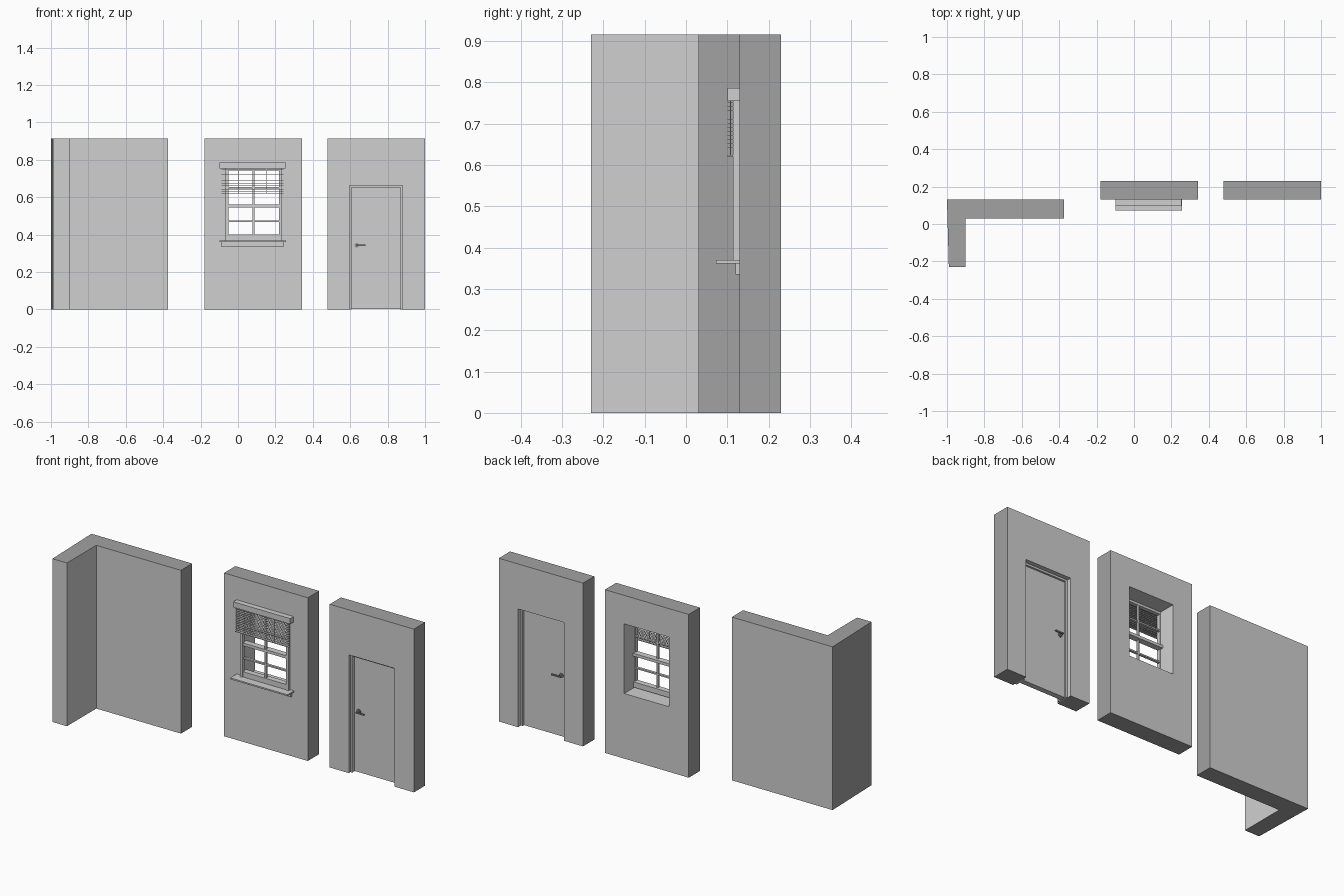
import bpy, bmesh
from mathutils import Matrix, Vector

if "Cube" in bpy.data.objects:
    bpy.data.objects.remove(bpy.data.objects["Cube"])


def material(name, v):
    m = bpy.data.materials.new(name)
    m.diffuse_color = (v, v, v, 1)
    m.use_nodes = True
    m.node_tree.nodes["Principled BSDF"].inputs["Base Color"].default_value = m.diffuse_color
    return m


LIGHT = material("light_grey_paint", 0.63)
DARK = material("mid_grey_cut_face", 0.36)
METAL = material("dark_handle_grey", 0.30)


def finish(name, bm, mats):
    bmesh.ops.recalc_face_normals(bm, faces=bm.faces)
    me = bpy.data.meshes.new(name)
    bm.to_mesh(me)
    bm.free()
    for m in mats:
        me.materials.append(m)
    ob = bpy.data.objects.new(name, me)
    bpy.context.collection.objects.link(ob)
    return ob


def add_box(bm, x0, x1, y0, y1, z0, z1):
    mat = Matrix.Translation(((x0 + x1) / 2, (y0 + y1) / 2, (z0 + z1) / 2))
    mat = mat @ Matrix.Diagonal((x1 - x0, y1 - y0, z1 - z0, 1))
    bmesh.ops.create_cube(bm, size=1, matrix=mat)


def boxes(name, items, mat=LIGHT):
    bm = bmesh.new()
    for b in items:
        add_box(bm, *b)
    return finish(name, bm, [mat])


def wall(name, points, faces, push):
    """Extrude a flat outline; tops, bottoms and outer ends get the cut colour."""
    bm = bmesh.new()
    vs = [bm.verts.new(p) for p in points]
    fs = [bm.faces.new([vs[i] for i in f]) for f in faces]
    ext = bmesh.ops.extrude_face_region(bm, geom=fs, use_keep_orig=True)
    moved = [g for g in ext["geom"] if isinstance(g, bmesh.types.BMVert)]
    bmesh.ops.translate(bm, verts=moved, vec=Vector(push))
    bm.normal_update()
    xs = [v.co.x for v in bm.verts]
    for f in bm.faces:
        c, n = f.calc_center_median(), f.normal
        end = abs(n.x) > 0.9 and (c.x < min(xs) + 0.01 or c.x > max(xs) - 0.01)
        cap = abs(n.z) > 0.9 and (c.z < 0.01 or c.z > H - 0.01)
        f.material_index = 1 if end or cap else 0
    return finish(name, bm, [LIGHT, DARK])


H = 0.915
Y0, Y1 = 0.13, 0.23      # front and back of the straight walls

# Corner wall: L-shaped plan, pushed up
plan = [(-1, 0.13), (-0.99, -0.23), (-0.9, -0.23), (-0.9, 0.03),
        (-0.375, 0.03), (-0.375, 0.13)]
wall("corner_wall", [(x, y, 0) for x, y in plan], [range(6)], (0, 0, H))

# Window wall: rectangular ring, pushed back
WX0, WX1, WZ0, WZ1 = -0.056, 0.222, 0.365, 0.755


def rect(x0, x1, z0, z1):
    return [(x0, Y0, z0), (x1, Y0, z0), (x1, Y0, z1), (x0, Y0, z1)]


ring = [(i, (i + 1) % 4, 4 + (i + 1) % 4, 4 + i) for i in range(4)]
wall("window_wall", rect(-0.178, 0.342, 0, H) + rect(WX0, WX1, WZ0, WZ1),
     ring, (0, Y1 - Y0, 0))

# Door wall: upside-down U outline, pushed back
DX0, DX1, DZ = 0.596, 0.88, 0.663
outline = [(0.478, 0), (0.478, H), (1.0, H), (1.0, 0),
           (DX1, 0), (DX1, DZ), (DX0, DZ), (DX0, 0)]
wall("door_wall", [(x, Y0, z) for x, z in outline], [range(8)], (0, Y1 - Y0, 0))

# Window surround
boxes("window_casing", [(-0.067, -0.052, 0.114, 0.136, 0.37, 0.757),
                        (0.218, 0.233, 0.114, 0.136, 0.37, 0.757),
                        (-0.052, 0.218, 0.114, 0.136, 0.742, 0.757)])
boxes("window_sill", [(-0.099, 0.256, 0.073, 0.14, 0.362, 0.37)])
boxes("window_apron", [(-0.088, 0.243, 0.12, 0.13, 0.335, 0.362)])

# Sash rails and glazing bars
boxes("sash_rails", [(-0.056, 0.222, 0.118, 0.15, 0.37, 0.40),
                     (-0.056, 0.222, 0.118, 0.152, 0.545, 0.561)])
boxes("glazing_bars", [(0.078, 0.088, 0.122, 0.136, 0.40, 0.742),
                       (-0.052, 0.218, 0.122, 0.136, 0.469, 0.477),
                       (-0.052, 0.218, 0.122, 0.136, 0.646, 0.654)])

# Blind: head box, slats, bottom rail and cords
boxes("blind_head_box", [(-0.099, 0.254, 0.10, 0.13, 0.755, 0.786)])
boxes("blind_slats", [(-0.088, 0.243, 0.101, 0.114, z, z + 0.001)
                      for z in [0.632 + 0.0098 * i for i in range(13)]])
boxes("blind_bottom_rail", [(-0.088, 0.243, 0.101, 0.114, 0.62, 0.624)])
boxes("blind_cords", [(x, x + 0.002, 0.1065, 0.1085, 0.62, 0.757)
                      for x in (0.004, 0.15)])

# Door frame and leaf
boxes("door_frame", [(DX0, DX0 + 0.011, 0.145, 0.205, 0, DZ),
                     (DX1 - 0.011, DX1, 0.145, 0.205, 0, DZ),
                     (DX0 + 0.011, DX1 - 0.011, 0.145, 0.205, DZ - 0.011, DZ)])
boxes("door_leaf", [(DX0 + 0.0115, DX1 - 0.0115, 0.165, 0.195, 0.002, DZ - 0.0115)])

# Lever handles on both sides of the door
for name, y, s in (("front_handle", 0.165, -1), ("back_handle", 0.195, 1)):
    bm = bmesh.new()
    for r, depth in ((0.012, 0.006), (0.005, 0.022)):
        mat = (Matrix.Translation((0.635, y + s * depth / 2, 0.343))
               @ Matrix.Rotation(1.5707963, 4, 'X'))
        bmesh.ops.create_cone(bm, cap_ends=True, segments=16, radius1=r,
                              radius2=r, depth=depth, matrix=mat)
    ya, yb = sorted((y + s * 0.018, y + s * 0.025))
    add_box(bm, 0.631, 0.682, ya, yb, 0.340, 0.347)
    finish(name, bm, [METAL])
